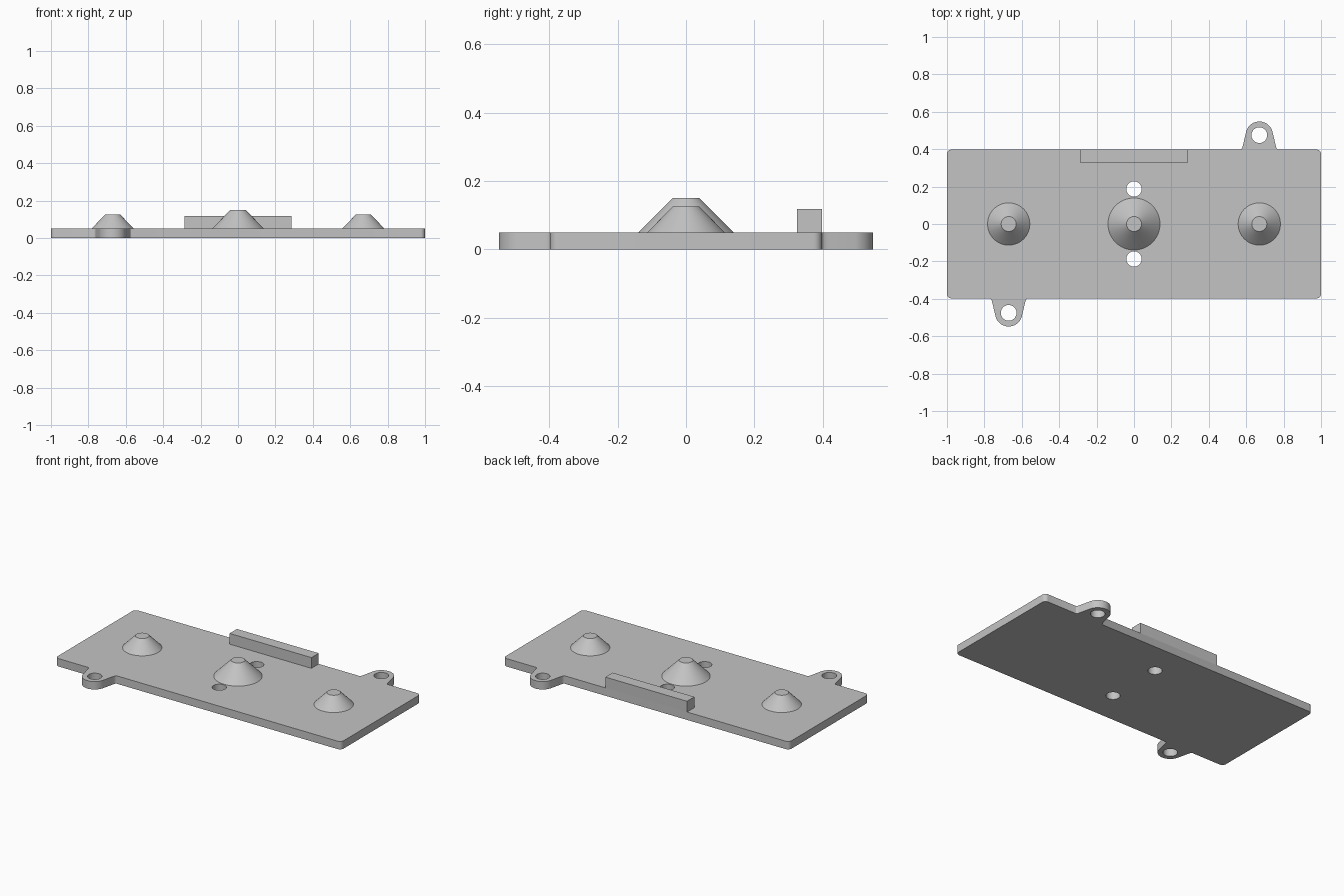
import bpy
import bmesh
from math import cos, sin, pi, radians, atan2, acos, hypot

cube = bpy.data.objects.get("Cube")
if cube:
    bpy.data.objects.remove(cube, do_unlink=True)

GREY = (0.55, 0.55, 0.55, 1.0)
grey = bpy.data.materials.new("plain grey")
grey.use_nodes = True
grey.diffuse_color = GREY
grey.node_tree.nodes["Principled BSDF"].inputs["Base Color"].default_value = GREY

HALF_X, HALF_Y, THICK, CORNER = 1.0, 0.398, 0.05, 0.025
EAR_X, EAR_Y, EAR_R, EAR_FOOT = 0.67, 0.475, 0.073, 0.1


def arc(cx, cy, r, start, end, steps):
    return [(cx + r * cos(start + (end - start) * i / steps),
             cy + r * sin(start + (end - start) * i / steps)) for i in range(steps + 1)]


def circle(cx, cy, r, steps=48):
    return arc(cx, cy, r, 0, 2 * pi, steps)[:-1]


def add_object(name, mesh):
    obj = bpy.data.objects.new(name, mesh)
    bpy.context.collection.objects.link(obj)
    mesh.materials.clear()
    mesh.materials.append(grey)
    bpy.ops.object.select_all(action="DESELECT")
    obj.select_set(True)
    bpy.context.view_layer.objects.active = obj
    bpy.ops.object.shade_smooth_by_angle(angle=radians(30))
    return obj


def ear_outline():
    """Rounded lug on the back edge, walked from +x to -x."""
    drop = HALF_Y - EAR_Y
    tangent = atan2(drop, EAR_FOOT) + acos(EAR_R / hypot(drop, EAR_FOOT))
    tip = arc(EAR_X, EAR_Y, EAR_R, tangent, pi - tangent, 32)
    # Small flare where the lug meets the edge
    flare = []
    knee = EAR_FOOT - 0.008
    top = EAR_FOOT - 0.013
    for i in range(7):
        t = i / 6
        x = (1 - t) ** 2 * EAR_FOOT + 2 * t * (1 - t) * knee + t * t * top
        flare.append((x, HALF_Y + 0.025 * t * t))
    right = [(EAR_X + x, y) for x, y in flare]
    left = [(EAR_X - x, y) for x, y in reversed(flare)]
    return right + tip + left


# Plate outline: half of it, then the same half turned by 180 degrees
ix, iy = HALF_X - CORNER, HALF_Y - CORNER
half = arc(ix, iy, CORNER, 0, pi / 2, 8) + ear_outline() + arc(-ix, iy, CORNER, pi / 2, pi, 8)
outline = half + [(-x, -y) for x, y in half]
holes = [circle(s * x, s * y, r) for s in (1, -1)
         for x, y, r in ((0, 0.187, 0.041), (EAR_X, EAR_Y, 0.042))]

# Filled and extruded plate
curve = bpy.data.curves.new("plate_profile", "CURVE")
curve.dimensions = "2D"
curve.fill_mode = "BOTH"
curve.extrude = THICK / 2
for loop in [outline] + holes:
    spline = curve.splines.new("POLY")
    spline.points.add(len(loop) - 1)
    for point, (x, y) in zip(spline.points, loop):
        point.co = (x, y, 0, 1)
    spline.use_cyclic_u = True
profile = bpy.data.objects.new("plate_profile", curve)
bpy.context.collection.objects.link(profile)
bpy.context.view_layer.update()
graph = bpy.context.evaluated_depsgraph_get()
mesh = bpy.data.meshes.new_from_object(profile.evaluated_get(graph))
bpy.data.objects.remove(profile, do_unlink=True)
bm = bmesh.new()
bm.from_mesh(mesh)
bmesh.ops.remove_doubles(bm, verts=bm.verts, dist=0.0001)
bmesh.ops.translate(bm, verts=bm.verts, vec=(0, 0, THICK / 2))
bmesh.ops.recalc_face_normals(bm, faces=bm.faces)
bm.to_mesh(mesh)
bm.free()
add_object("base_plate", mesh)


# Truncated cones standing on the plate
def cone(name, x, base, top, height):
    bm = bmesh.new()
    bmesh.ops.create_cone(bm, cap_ends=True, segments=64, radius1=base, radius2=top, depth=height)
    bmesh.ops.translate(bm, verts=bm.verts, vec=(x, 0, THICK + height / 2))
    mesh = bpy.data.meshes.new(name)
    bm.to_mesh(mesh)
    bm.free()
    add_object(name, mesh)


cone("centre_cone", 0, 0.139, 0.04, 0.1)
cone("left_cone", EAR_X, 0.113, 0.04, 0.075)
cone("right_cone", -EAR_X, 0.113, 0.04, 0.075)

# Raised bar flush with the back edge
bm = bmesh.new()
bmesh.ops.create_cube(bm, size=1)
bmesh.ops.scale(bm, verts=bm.verts, vec=(0.572, 0.073, 0.068))
bmesh.ops.translate(bm, verts=bm.verts, vec=(0, HALF_Y - 0.0365, THICK + 0.034))
mesh = bpy.data.meshes.new("back_bar")
bm.to_mesh(mesh)
bm.free()
add_object("back_bar", mesh)
